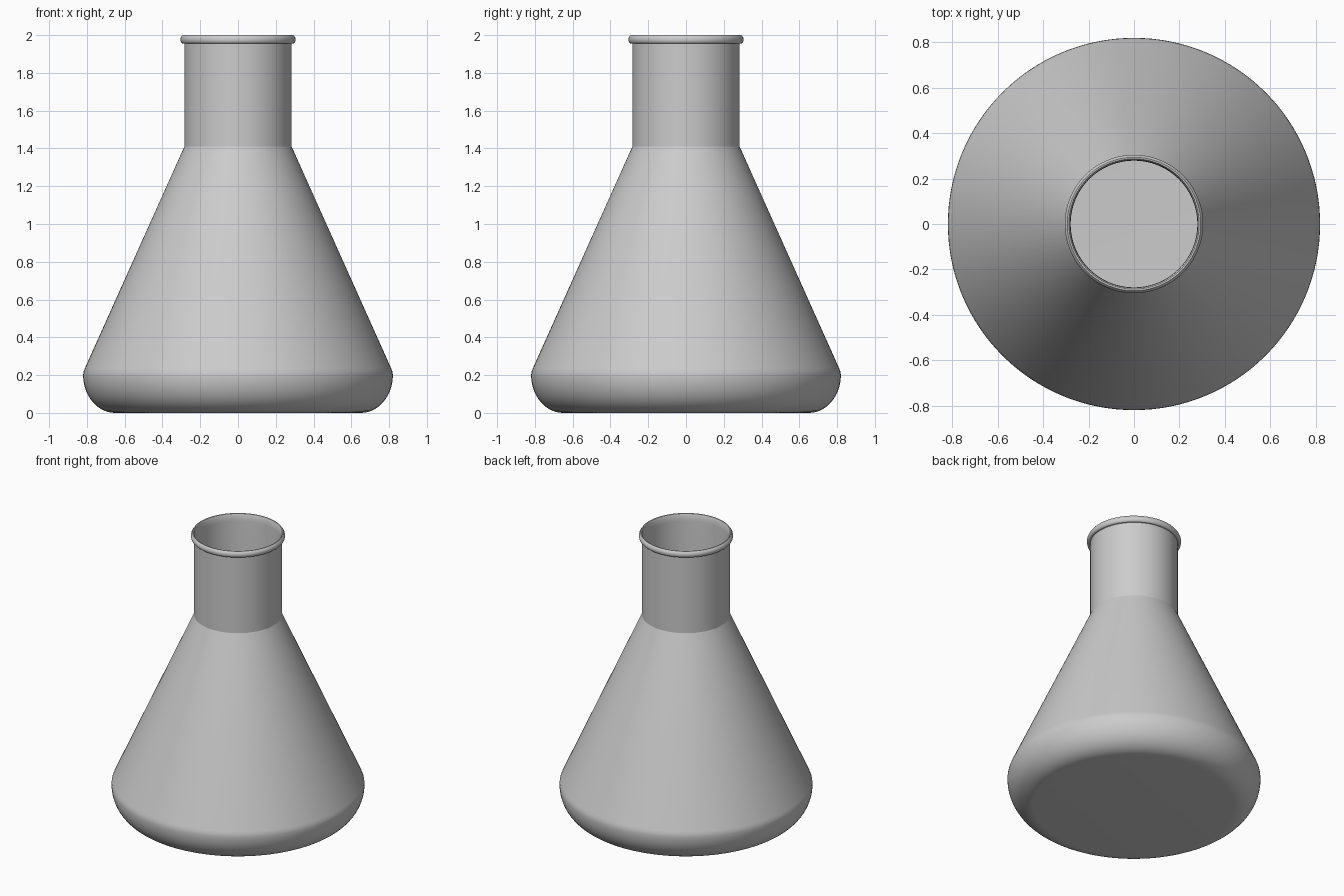
import bpy, bmesh, math

if "Cube" in bpy.data.objects:
    bpy.data.objects.remove(bpy.data.objects["Cube"])

SEGMENTS = 128


def arc(cr, cz, rr, rz, a0, a1, n):
    """Points of an elliptical arc in the (radius, height) plane."""
    return [(cr + rr * math.cos(math.radians(a0 + (a1 - a0) * i / n)),
             cz + rz * math.sin(math.radians(a0 + (a1 - a0) * i / n)))
            for i in range(n + 1)]


def lathe(name, profile, segments=SEGMENTS):
    """Revolve a profile that starts and ends on the z axis."""
    bm = bmesh.new()
    verts = [bm.verts.new((r, 0, z)) for r, z in profile]
    edges = [bm.edges.new(pair) for pair in zip(verts, verts[1:])]
    bmesh.ops.spin(bm, geom=verts + edges, cent=(0, 0, 0), axis=(0, 0, 1),
                   angle=math.tau, steps=segments, use_duplicate=False)
    bmesh.ops.remove_doubles(bm, verts=bm.verts, dist=0.0002)
    bmesh.ops.recalc_face_normals(bm, faces=bm.faces)
    mesh = bpy.data.meshes.new(name)
    bm.to_mesh(mesh)
    bm.free()
    obj = bpy.data.objects.new(name, mesh)
    bpy.context.collection.objects.link(obj)
    bpy.ops.object.select_all(action='DESELECT')
    obj.select_set(True)
    bpy.context.view_layer.objects.active = obj
    bpy.ops.object.shade_smooth_by_angle(angle=math.radians(20))
    return obj


# Outer skin: flat base, rounded heel, cone, straight neck
profile = [(0, 0)]
profile += arc(0.65, 0.2, 0.17, 0.2, -90, 0, 14)
profile += [(0.818, 0.218), (0.811, 0.236), (0.284, 1.41), (0.284, 1.955)]

# Rolled lip
profile += arc(0.291, 1.976, 0.014, 0.021, -90, 60, 8)
profile += [(0.294, 2.0), (0.287, 1.999), (0.281, 1.985)]

# Thin inner wall and floor
profile += [(0.279, 1.95), (0.279, 1.409), (0.806, 0.234), (0.814, 0.2)]
profile += arc(0.65, 0.2, 0.164, 0.194, 0, -90, 14)[1:]
profile += [(0, 0.006)]

lathe("flask", profile)
